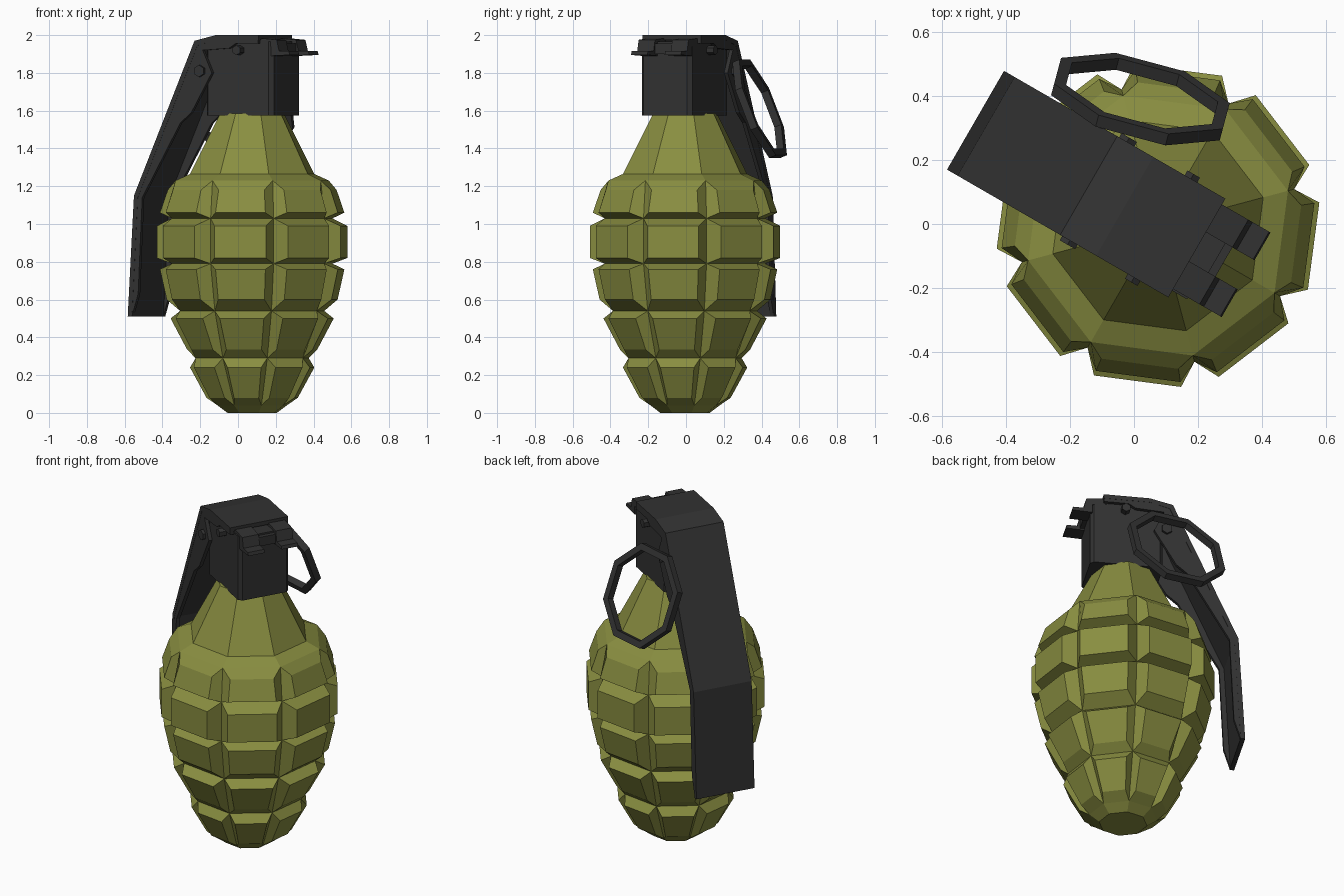
import bpy, bmesh, math
from mathutils import Matrix, Vector

if "Cube" in bpy.data.objects:
    bpy.data.objects.remove(bpy.data.objects["Cube"])


def material(name, rgb):
    m = bpy.data.materials.new(name)
    m.diffuse_color = (*rgb, 1)
    m.use_nodes = True
    m.node_tree.nodes["Principled BSDF"].inputs["Base Color"].default_value = m.diffuse_color
    return m


OLIVE = material("olive_green", (0.25, 0.27, 0.052))
DARK = material("dark_metal", (0.032, 0.032, 0.032))
# Shared frame: local +x points to the clip end, local -x to the lever
FRAME = Matrix.Translation((0.075, -0.005, 0)) @ Matrix.Rotation(math.radians(-30), 4, 'Z')


def finish(name, bm, mat, matrix=FRAME):
    bmesh.ops.recalc_face_normals(bm, faces=bm.faces)
    me = bpy.data.meshes.new(name)
    bm.to_mesh(me)
    bm.free()
    me.materials.append(mat)
    ob = bpy.data.objects.new(name, me)
    ob.matrix_world = matrix
    bpy.context.collection.objects.link(ob)
    return ob


def prism(name, profile, y0, y1, bevel=0):
    """Extrude an (x, z) profile sideways from y0 to y1."""
    bm = bmesh.new()
    a = [bm.verts.new((x, y0, z)) for x, z in profile]
    b = [bm.verts.new((x, y1, z)) for x, z in profile]
    bm.faces.new(a)
    bm.faces.new(b[::-1])
    n = len(a)
    for i in range(n):
        bm.faces.new((a[i], b[i], b[(i + 1) % n], a[(i + 1) % n]))
    if bevel:
        edges = [e for e in bm.edges
                 if abs(e.verts[0].co.x - e.verts[1].co.x) < 1e-4
                 and abs(e.verts[0].co.y - e.verts[1].co.y) < 1e-4]
        bmesh.ops.bevel(bm, geom=edges, offset=bevel, segments=1, affect='EDGES')
    return finish(name, bm, DARK)


def box(name, x0, x1, y0, y1, z0, z1, bevel=0):
    return prism(name, [(x0, z0), (x1, z0), (x1, z1), (x0, z1)], y0, y1, bevel)


# --- body: eight-sided rings (radius, z), with raised tiles between groove rings
N = 8
rings = [(0.135, 0), (0.19, 0.04), (0.31, 0.29), (0.395, 0.54), (0.44, 0.79),
         (0.44, 1.03), (0.42, 1.23), (0.34, 1.265), (0.175, 1.585)]
# tile on the band above ring i: (distance, z) of lower and upper edge
tiles = {1: ((0.235, 0.08), (0.32, 0.24)), 2: ((0.335, 0.335), (0.42, 0.50)),
         3: ((0.44, 0.60), (0.475, 0.76)), 4: ((0.49, 0.82), (0.49, 0.99)),
         5: ((0.475, 1.06), (0.435, 1.18))}
bm = bmesh.new()
loops = []
for r, z in rings:
    loops.append([bm.verts.new((r * math.cos(k * math.tau / N),
                                r * math.sin(k * math.tau / N), z)) for k in range(N)])
bm.faces.new(loops[0][::-1])
bm.faces.new(loops[-1])
for i in range(len(rings) - 1):
    for k in range(N):
        j = (k + 1) % N
        base = (loops[i][k], loops[i][j], loops[i + 1][j], loops[i + 1][k])
        if i not in tiles:
            bm.faces.new(base)
            continue
        ang = (k + 0.5) * math.tau / N
        out = Vector((math.cos(ang), math.sin(ang), 0))
        side = Vector((-out.y, out.x, 0))
        (a0, z0), (a1, z1) = tiles[i]
        top = [bm.verts.new(out * a + side * s * a * 0.28 + Vector((0, 0, z)))
               for a, z, s in ((a0, z0, -1), (a0, z0, 1), (a1, z1, 1), (a1, z1, -1))]
        bm.faces.new(top)
        for c in range(4):
            d = (c + 1) % 4
            bm.faces.new((base[c], base[d], top[d], top[c]))
finish("grooved_body", bm, OLIVE)

# --- fuse head
box("fuse_head", -0.2, 0.21, -0.154, 0.154, 1.575, 1.965, bevel=0.02)

# --- safety lever: bent plate with two side flanges
prism("lever_plate",
      [(0.14, 2.0), (-0.12, 2.0), (-0.25, 1.97), (-0.62, 1.15), (-0.658, 0.51),
       (-0.632, 0.51), (-0.597, 1.14), (-0.232, 1.945), (-0.12, 1.975), (0.14, 1.975)],
      -0.178, 0.178)
flange = [(0.138, 1.995), (-0.12, 1.995), (-0.246, 1.966), (-0.616, 1.15), (-0.65, 0.515),
          (-0.632, 0.515), (-0.595, 0.63), (-0.57, 1.14), (-0.337, 1.535), (-0.27, 1.59),
          (-0.145, 1.80), (-0.2, 1.92), (-0.04, 1.93), (0.0, 1.955), (0.138, 1.955)]
for s, n in ((-1, "near"), (1, "far")):
    prism("lever_flange_" + n, flange, s * 0.155, s * 0.177)

# --- front clips
for y, n in ((-0.098, "near"), (0.107, "far")):
    prism("front_clip_" + n,
          [(0.12, 1.985), (0.235, 1.975), (0.25, 1.915), (0.31, 1.915), (0.315, 1.895),
           (0.2, 1.89), (0.2, 1.94), (0.12, 1.95)], y - 0.05, y + 0.05)
box("clip_bridge", 0.19, 0.235, -0.05, 0.06, 1.90, 1.955)


# --- rivets and pin ends on both sides
def peg(name, x, z, y, length, r):
    bm = bmesh.new()
    bmesh.ops.create_cone(bm, cap_ends=True, segments=6, radius1=r, radius2=r, depth=length,
                          matrix=Matrix.Translation((x, y, z)) @ Matrix.Rotation(math.pi / 2, 4, 'X'))
    finish(name, bm, DARK)


for s, n in ((-1, "near"), (1, "far")):
    peg("rivet_" + n, -0.215, 1.81, s * 0.178, 0.03, 0.032)
    peg("pin_end_" + n, 0.016, 1.92, s * 0.17, 0.05, 0.026)

# --- pull ring: eight-sided loop with a square section, tilted outward
h = Vector((math.cos(math.radians(-15)), math.sin(math.radians(-15)), 0))
out = Vector((-h.y, h.x, 0))
down = (out * 0.37 + Vector((0, 0, -0.93))).normalized()
nrm = h.cross(down)
bm = bmesh.new()
sections = []
for k in range(8):
    t = (k + 0.5) * math.tau / 8
    d = h * math.cos(t) + down * math.sin(t)
    sections.append([bm.verts.new(d * r + nrm * w)
                     for r, w in ((0.255, -0.02), (0.295, -0.02), (0.295, 0.02), (0.255, 0.02))])
for k in range(8):
    a, b = sections[k], sections[(k + 1) % 8]
    for c in range(4):
        e = (c + 1) % 4
        bm.faces.new((a[c], a[e], b[e], b[c]))
finish("pull_ring", bm, DARK, Matrix.Translation((0.02, 0.39, 1.61)))
